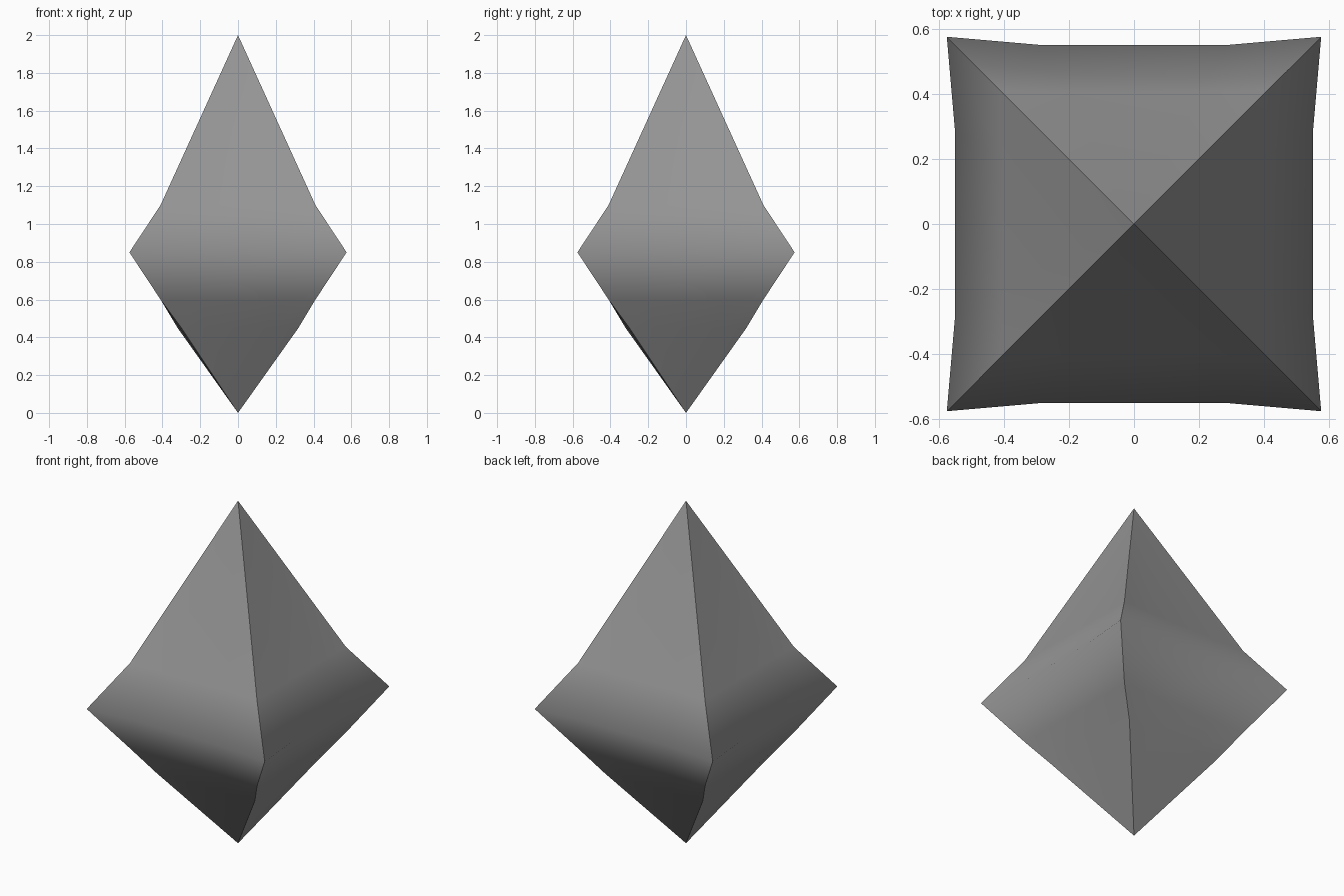
import bpy
import bmesh

old = bpy.data.objects.get("Cube")
if old:
    bpy.data.objects.remove(old, do_unlink=True)

# Plain grey stone
stone = bpy.data.materials.new("stone_grey")
stone.use_nodes = True
GREY = (0.3, 0.3, 0.3, 1)
stone.diffuse_color = GREY
stone.node_tree.nodes["Principled BSDF"].inputs["Base Color"].default_value = GREY

# Square rings: height, corner half width, side half width, corner twist
RINGS = [
    (0.45, 0.31, 0.31, 0.01),
    (0.60, 0.41, 0.405, 0),
    (0.85, 0.575, 0.55, 0),
    (1.10, 0.41, 0.405, 0),
]


def quarter_turn(x, y, times):
    for _ in range(times):
        x, y = -y, x
    return x, y


def add_ring(bm, z, corner, side, twist):
    """Each side gives one corner and two inner points."""
    verts = []
    for turn in range(4):
        points = [(-corner + twist, -corner - twist),
                  (-corner / 2, -side), (corner / 2, -side)]
        for x, y in points:
            verts.append(bm.verts.new((*quarter_turn(x, y, turn), z)))
    return verts


bm = bmesh.new()
rings = [add_ring(bm, *ring) for ring in RINGS]
bottom = bm.verts.new((0, 0, 0))
top = bm.verts.new((0, 0, 2))
count = len(rings[0])

# Walls between rings, then the two points
for i in range(count):
    j = (i + 1) % count
    for low, high in zip(rings, rings[1:]):
        bm.faces.new((low[i], low[j], high[j], high[i]))
    bm.faces.new((rings[-1][i], rings[-1][j], top))
    bm.faces.new((rings[0][j], rings[0][i], bottom))

# Smooth sides, sharp along the four corner ridges
for face in bm.faces:
    face.smooth = True
for corner in range(0, count, 3):
    ridge = [bottom] + [ring[corner] for ring in rings] + [top]
    for a, b in zip(ridge, ridge[1:]):
        bm.edges.get((a, b)).smooth = False

bmesh.ops.recalc_face_normals(bm, faces=bm.faces)
mesh = bpy.data.meshes.new("crystal")
bm.to_mesh(mesh)
bm.free()
mesh.materials.append(stone)
crystal = bpy.data.objects.new("crystal", mesh)
bpy.context.collection.objects.link(crystal)
